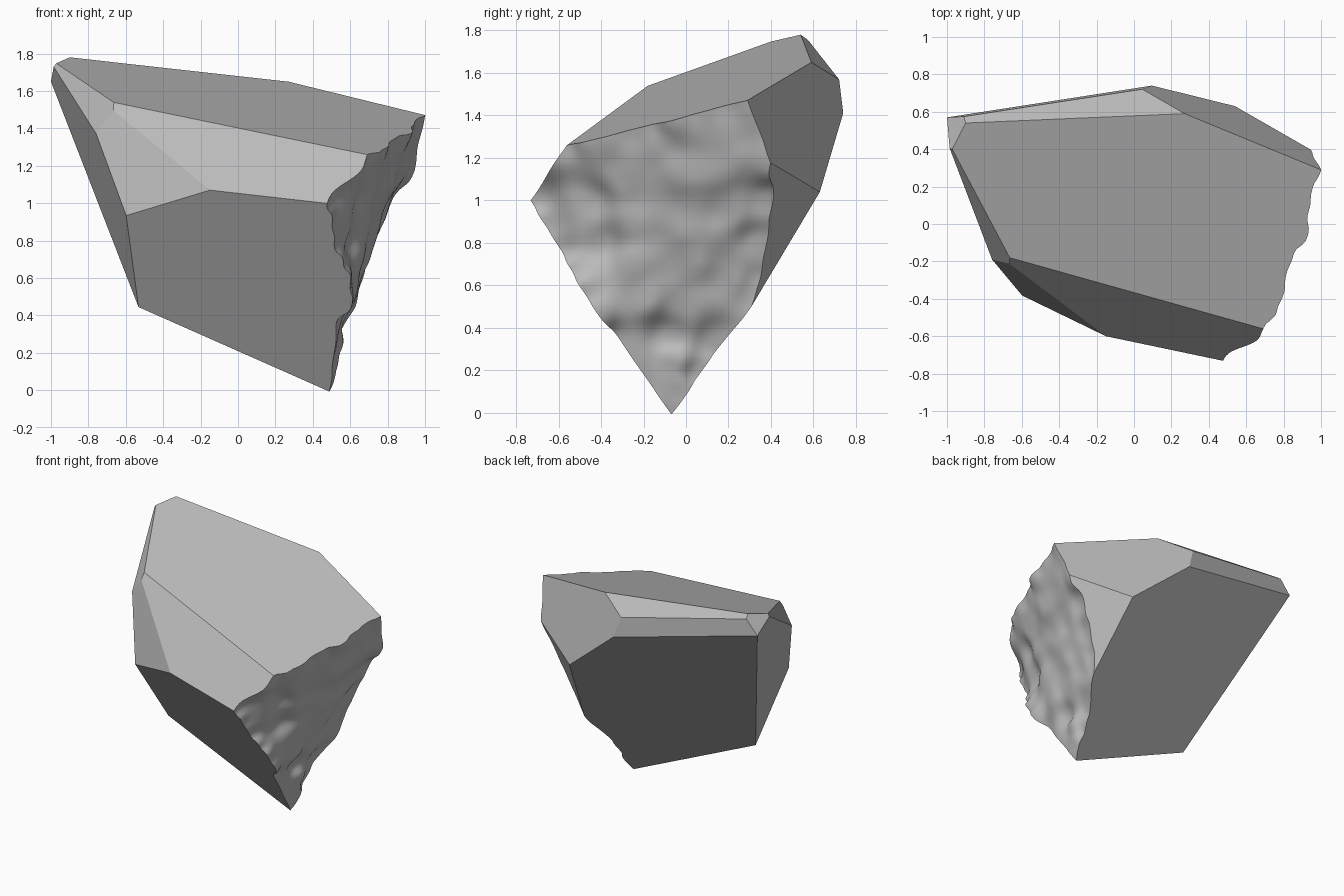
import bpy
import bmesh
from mathutils import Vector, noise

if "Cube" in bpy.data.objects:
    bpy.data.objects.remove(bpy.data.objects["Cube"], do_unlink=True)

# Corners of the cleanly split stone
crown = Vector((-0.90, 0.54, 1.78))
crown_left = Vector((-0.97, 0.40, 1.75))
left_tip = Vector((-1.0, 0.57, 1.65))
ridge_back = Vector((0.27, 0.59, 1.65))
ridge_right = Vector((1.0, 0.29, 1.47))
back_high = Vector((0.04, 0.72, 1.57))
back_mid = Vector((0.09, 0.74, 1.40))
back_low = Vector((0.54, 0.63, 1.04))
side_high = Vector((0.94, 0.40, 1.175))
side_low = Vector((0.66, 0.34, 0.60))
top_left = Vector((-0.68, -0.15, 1.55))
top_front = Vector((0.69, -0.56, 1.26))
nose = Vector((0.47, -0.73, 1.0))
brow = Vector((-0.15, -0.60, 1.07))
cheek = Vector((-0.60, -0.38, 0.94))
temple = Vector((-0.76, -0.19, 1.37))
heel = Vector((-0.53, -0.08, 0.44))
foot = Vector((0.46, -0.065, 0.0))

# Each flat facet is a plane through three corners
facets = [
    (top_left, top_front, crown),          # top
    (top_front, nose, brow),               # front bevel
    (brow, cheek, temple),                 # front left bevel
    (nose, brow, foot),                    # front underside
    (cheek, left_tip, heel),               # left side
    (top_left, crown_left, temple),        # left bevel
    (crown, crown_left, left_tip),         # left corner
    (crown, ridge_back, back_high),        # back bevel
    (back_high, back_mid, left_tip),       # back strip
    (ridge_back, ridge_right, back_low),   # back right
    (back_low, side_high, side_low),       # lower back right
    (heel, back_low, left_tip),            # back underside
]

# Depth of the fractured side at sample spots: (y, z, x)
fracture = [
    # front rim
    (-.73, 1.0, .475), (-.68, .9, .51), (-.6, .77, .515), (-.55, .68, .56),
    (-.5, .59, .6), (-.42, .46, .61), (-.31, .33, .525), (-.22, .2, .515),
    (-.08, .02, .5),
    # top rim
    (-.56, 1.26, .69), (-.47, 1.28, .76), (-.38, 1.3, .8), (-.27, 1.32, .81),
    (-.17, 1.35, .85), (-.07, 1.38, .93), (.08, 1.42, .94), (.18, 1.44, .95),
    (.29, 1.47, 1.0),
    # back rim
    (.4, 1.175, .94), (.38, 1.0, .81), (.35, .8, .72), (.34, .6, .66),
    (.13, .33, .54), (.06, .19, .51),
    # hollows and ridges inside
    (-.45, 1.0, .62), (-.4, .8, .59), (-.3, 1.1, .75), (-.25, .9, .7),
    (-.25, .7, .66), (-.2, .53, .63), (0, 1.15, .85), (0, .9, .76),
    (0, .7, .69), (0, .5, .62), (.2, 1.2, .9), (.2, .95, .79),
    (.2, .62, .67), (-.08, .36, .53), (-.05, .25, .555), (-.05, .13, .53),
]


def trend(y, z):
    return 0.5 + 0.24 * z + 0.22 * y


def fracture_x(y, z):
    """Blend the sampled depths around a slanted plane, with fine lumps."""
    total = weight_sum = 0.0
    for py, pz, px in fracture:
        w = 1 / ((py - y) ** 2 + (pz - z) ** 2 + 0.0006) ** 1.6
        total += w * (px - trend(py, pz))
        weight_sum += w
    lumps = noise.noise(Vector((y, z, 0)) * 7) * 0.012
    return trend(y, z) + total / weight_sum + lumps


def mesh_object(name, bm):
    bmesh.ops.recalc_face_normals(bm, faces=bm.faces[:])
    mesh = bpy.data.meshes.new(name)
    bm.to_mesh(mesh)
    bm.free()
    obj = bpy.data.objects.new(name, mesh)
    bpy.context.collection.objects.link(obj)
    return obj


stone = bpy.data.materials.new("stone grey")
stone.use_nodes = True
colour = (0.5, 0.5, 0.5, 1)
stone.diffuse_color = colour
stone.node_tree.nodes["Principled BSDF"].inputs["Base Color"].default_value = colour

# Faceted stone: a block trimmed by every facet plane
bm = bmesh.new()
bmesh.ops.create_cube(bm, size=4)
inside = Vector((0, 0.1, 1.0))
for a, b, c in facets:
    normal = (b - a).cross(c - a).normalized()
    if normal.dot(inside - a) > 0:
        normal.negate()
    bmesh.ops.bisect_plane(bm, geom=bm.verts[:] + bm.edges[:] + bm.faces[:],
                           plane_co=a, plane_no=normal, clear_outer=True)
    bmesh.ops.holes_fill(bm, edges=[e for e in bm.edges if e.is_boundary])
rock = mesh_object("rock_shard", bm)
rock.data.materials.append(stone)

# Fracture block: a rough sheet closed off far behind the stone
bm = bmesh.new()
bmesh.ops.create_grid(bm, x_segments=90, y_segments=90, size=1)
for v in bm.verts:
    y, z = v.co.x, v.co.y + 0.85
    v.co = (fracture_x(y, z), y, z)
for f in bm.faces:
    f.smooth = True
rim = [e for e in bm.edges if e.is_boundary]
wall = bmesh.ops.extrude_edge_only(bm, edges=rim)["geom"]
for v in wall:
    if isinstance(v, bmesh.types.BMVert):
        v.co.x = -2
bmesh.ops.holes_fill(bm, edges=[e for e in bm.edges if e.is_boundary])
cutter = mesh_object("fracture_cutter", bm)
cutter.data.materials.append(stone)
cutter.hide_render = True

# Trim the stone with the fracture, then discard the cutter
trim = rock.modifiers.new("fracture", "BOOLEAN")
trim.operation = "INTERSECT"
trim.solver = "EXACT"
trim.object = cutter
graph = bpy.context.evaluated_depsgraph_get()
rock.data = bpy.data.meshes.new_from_object(rock.evaluated_get(graph))
rock.modifiers.clear()
bpy.data.objects.remove(cutter, do_unlink=True)
